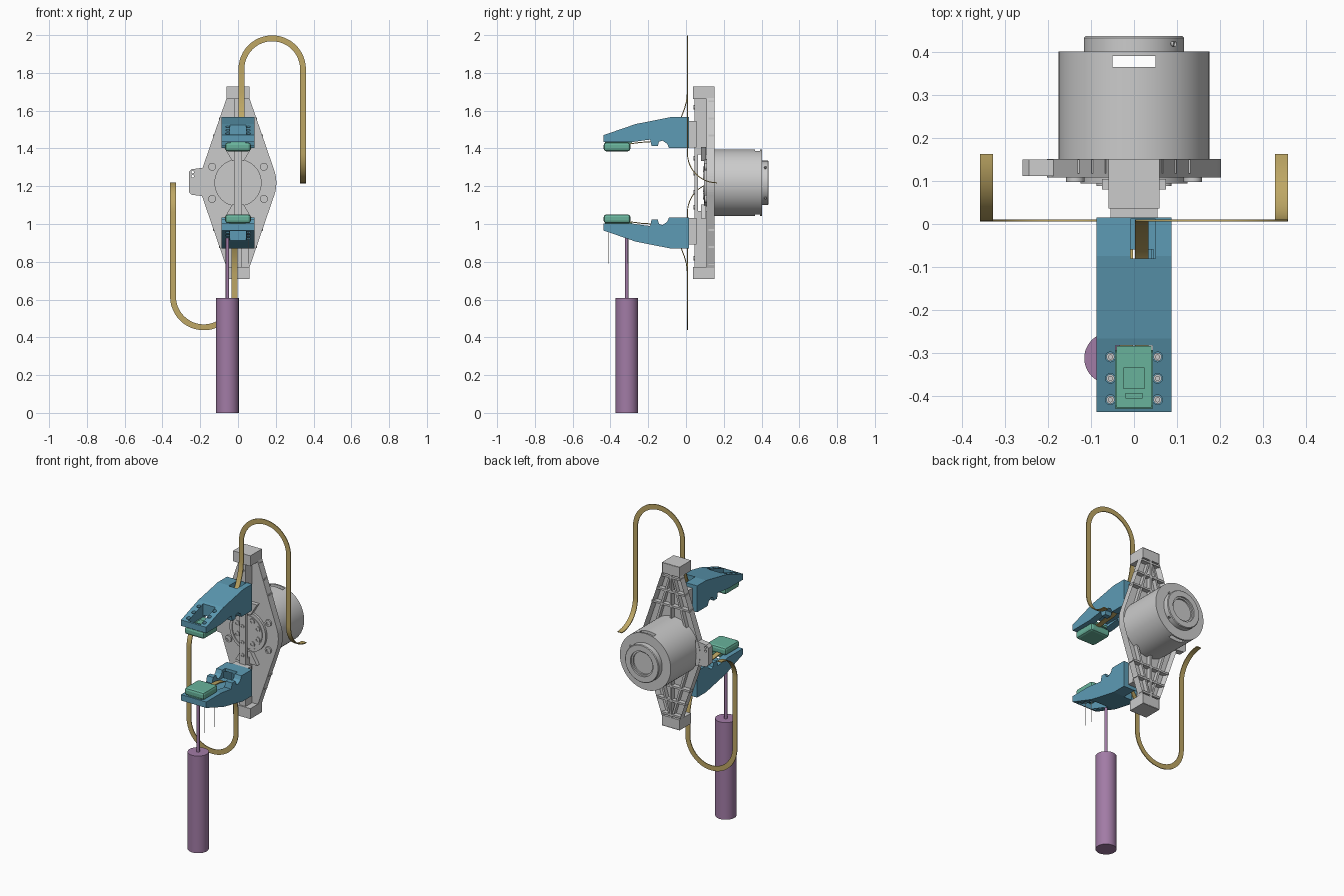
import bpy, bmesh
from math import pi, sin, cos, radians
from mathutils import Vector, Matrix

if "Cube" in bpy.data.objects:
    bpy.data.objects.remove(bpy.data.objects["Cube"])

CZ = 1.218  # height of the motor axis
HALF_TURN = (Matrix.Translation((0, 0, CZ)) @ Matrix.Rotation(pi, 4, 'Y')
             @ Matrix.Translation((0, 0, -CZ)))


def material(name, rgb):
    m = bpy.data.materials.new(name)
    m.diffuse_color = (*rgb, 1)
    m.use_nodes = True
    m.node_tree.nodes["Principled BSDF"].inputs["Base Color"].default_value = m.diffuse_color
    return m


BLUE = material("blue", (.11, .33, .46))
GREEN = material("green", (.14, .45, .33))
GOLD = material("gold", (.52, .39, .13))
PURPLE = material("purple", (.36, .2, .38))
GREY = None


def finish(name, bm, mat=None, smooth=False):
    bmesh.ops.recalc_face_normals(bm, faces=bm.faces)
    me = bpy.data.meshes.new(name)
    bm.to_mesh(me)
    bm.free()
    ob = bpy.data.objects.new(name, me)
    bpy.context.collection.objects.link(ob)
    if mat:
        me.materials.append(mat)
    if smooth:
        activate(ob)
        bpy.ops.object.shade_smooth_by_angle(angle=radians(30))
    return ob


def activate(ob):
    bpy.ops.object.select_all(action='DESELECT')
    ob.select_set(True)
    bpy.context.view_layer.objects.active = ob


def prism(name, pts, a, b, axis, mat=None):
    """Extrude a 2D profile along x (pts are y,z) or y (pts are x,z)."""
    put = (lambda p, t: (t, p[0], p[1])) if axis == 'x' else (lambda p, t: (p[0], t, p[1]))
    bm = bmesh.new()
    lo = [bm.verts.new(put(p, a)) for p in pts]
    hi = [bm.verts.new(put(p, b)) for p in pts]
    bm.faces.new(lo)
    bm.faces.new(hi)
    for i in range(len(pts)):
        j = (i + 1) % len(pts)
        bm.faces.new((lo[i], lo[j], hi[j], hi[i]))
    return finish(name, bm, mat)


def box(name, x, y, z, mat=None):
    return prism(name, [(x[0], z[0]), (x[1], z[0]), (x[1], z[1]), (x[0], z[1])], *y, 'y', mat)


def lathe(name, prof, at, axis, mat=None, segs=48):
    """Revolve (radius, offset) points about an axis through a point."""
    ax = Vector(axis)
    side = Vector((0, 0, 1)) if abs(ax.z) < .5 else Vector((1, 0, 0))
    at = Vector(at)
    bm = bmesh.new()
    vs = [bm.verts.new(at + side * r + ax * t) for r, t in prof]
    es = [bm.edges.new(p) for p in zip(vs, vs[1:])]
    bmesh.ops.spin(bm, geom=vs + es, cent=at, axis=ax, angle=2 * pi, steps=segs, use_merge=True)
    bmesh.ops.remove_doubles(bm, verts=bm.verts, dist=1e-5)
    return finish(name, bm, mat, True)


def rod(name, at, axis, r, a, b, mat=None, segs=24):
    return lathe(name, [(0, a), (r, a), (r, b), (0, b)], at, axis, mat, segs)


def socket_screw(name, at, axis, r, h, segs=16):
    return lathe(name, [(0, -h), (r, -h), (r, h), (r * .5, h), (r * .5, h * .3), (0, h * .3)],
                 at, axis, None, segs)


def cut(ob, cutter):
    cutter.hide_render = True
    m = ob.modifiers.new("cut", 'BOOLEAN')
    m.operation, m.solver, m.object = 'DIFFERENCE', 'EXACT', cutter
    activate(ob)
    bpy.ops.object.modifier_apply(modifier=m.name)
    bpy.data.objects.remove(cutter)


def copy_opposite(ob, name):
    c = ob.copy()
    c.data = ob.data.copy()
    c.name = name
    c.data.transform(HALF_TURN)
    bpy.context.collection.objects.link(c)


# Base plate: rounded diamond with a pocketed back
arc = [(.203 * cos(radians(a)), .203 * sin(radians(a))) for a in range(-18, 19, 4)]
right = [(.06, -.508), (.06, -.45)] + arc + [(.06, .45), (.06, .508)]
outline = [(x, CZ + z) for x, z in right] + [(-x, CZ + z) for x, z in reversed(right)]
plate = prism("base_plate", outline, .108, .152, 'y')
bm = bmesh.new()
bm.from_mesh(plate.data)
back = [f for f in bm.faces if f.calc_center_median().y > .15]
bmesh.ops.inset_region(bm, faces=back, thickness=.014)
bmesh.ops.translate(bm, verts=list({v for f in back for v in f.verts}), vec=(0, -.03, 0))
bm.to_mesh(plate.data)
bm.free()

# Stiffening ribs, end blocks, rail supports and link plates on both halves
box("spine_rib", (-.006, .006), (.118, .15), (.73, 1.71))
for s, n in ((1, "upper"), (-1, "lower")):
    for d in (.25, .34, .43):
        w = .06 + (.45 - d) * .36
        zz = CZ + s * d
        box(n + "_cross_rib", (-w, w), (.118, .15), (zz - .006, zz + .006))
    for m in (1, -1):
        prism(n + "_diagonal_rib", [(m * .09, CZ + s * .14), (m * .105, CZ + s * .14),
              (m * .02, CZ + s * .42), (m * .008, CZ + s * .42)], .118, .148, 'y')
        socket_screw(n + "_plate_bolt", (m * .137, .106, CZ + s * .085), (0, -1, 0), .021, .008)
    z = sorted((CZ + s * .445, CZ + s * .51))
    box(n + "_end_block", (-.06, .06), (.036, .15), z)
    z = sorted((CZ + s * .15, CZ + s * .45))
    box(n + "_rail_support", (-.022, .022), (.063, .11), z)
    prism(n + "_link_plate", [(-.075, CZ + s * .19), (-.03, CZ + s * .115), (.03, CZ + s * .115),
          (.075, CZ + s * .19)], .08, .105, 'y')
box("slide_rail", (-.021, .021), (.045, .064), (CZ - .45, CZ + .45))
for d in (-.4, -.13, -.05, .05, .13, .4):
    socket_screw("rail_screw", (0, .044, CZ + d), (0, -1, 0), .012, .004)

# Drive disc on the front of the plate
lathe("drive_disc", [(0, .095), (.1, .095), (.1, .099), (.108, .099), (.108, .094),
                     (.125, .094), (.125, .112), (0, .112)], (0, 0, CZ), (0, 1, 0))
for a in (25, 65, 115, 155, 205, 245, 295, 335):
    socket_screw("disc_pin", (.078 * cos(radians(a)), .094, CZ + .078 * sin(radians(a))),
                 (0, -1, 0), .017, .005)

# Side tab
tab = prism("side_tab", [(-.17, 1.145), (-.245, 1.155), (-.26, 1.17), (-.26, 1.275),
                         (-.245, 1.29), (-.17, 1.30)], .112, .15, 'y')
for z in (1.252, 1.275):
    cut(tab, rod("hole", (-.24, 0, z), (0, 1, 0), .007, .05, .2, segs=16))

# Motor body, slotted cap and hollow end boss
rod("motor_body", (0, 0, CZ), (0, 1, 0), .176, .122, .366, segs=64)
cap = rod("motor_cap", (0, 0, CZ), (0, 1, 0), .176, .364, .402, segs=64)
cut(cap, box("slot", (-.05, .05), (.35, .392), (.9, 1.6)))
lathe("motor_end_boss", [(0, .402), (.117, .402), (.117, .434), (.113, .438), (.078, .438),
                         (.078, .428), (.068, .428), (.068, .418), (0, .418)],
      (0, 0, CZ), (0, 1, 0), None, 64)
for a in (41, 139, 221, 319):
    d = Vector((cos(radians(a)), 0, sin(radians(a))))
    socket_screw("boss_screw", Vector((0, .42, CZ)) + d * .116, d, .009, .004)

# Finger with sensor window, screw bores and strap channel
finger = prism("upper_finger", [(-.438, 1.47), (-.267, 1.529), (-.075, 1.567), (.015, 1.567),
               (.015, 1.402), (-.09, 1.402), (-.1, 1.425), (-.125, 1.442), (-.143, 1.435),
               (-.15, 1.412), (-.182, 1.412), (-.19, 1.447), (-.29, 1.433), (-.438, 1.433)],
               -.087, .087, 'x', BLUE)
cut(finger, box("window", (-.043, .043), (-.43, -.283), (1.3, 1.6)))
cut(finger, box("channel", (-.04, .045), (-.29, -.06), (1.3, 1.452)))
cut(finger, box("strap_slot", (-.008, .05), (-.08, .012), (1.42, 1.7)))
for x in (-.055, .055):
    for y in (-.31, -.36, -.41):
        cut(finger, rod("bore", (x, y, 0), (0, 0, 1), .0115, 1.448, 1.7, segs=16))

# Sensor pad, its board and chips
pad = box("upper_sensor_pad", (-.068, .068), (-.436, -.294), (1.385, 1.432), GREEN)
bev = pad.modifiers.new("bevel", 'BEVEL')
bev.width, bev.segments = .014, 2
activate(pad)
bpy.ops.object.modifier_apply(modifier="bevel")
pairs = [finger, pad,
         box("upper_sensor_board", (-.041, .041), (-.428, -.285), (1.428, 1.442), GREEN),
         box("upper_sensor_chip", (-.025, .025), (-.385, -.335), (1.442, 1.45), GREEN),
         box("upper_connector", (-.02, .02), (-.407, -.394), (1.442, 1.449), GREEN),
         box("upper_carriage", (-.055, .055), (.014, .056), (1.405, 1.545))]
for x in (-.055, .055):
    for y in (-.31, -.36, -.41):
        pairs.append(socket_screw("upper_finger_screw", (x, y, 1.451), (0, 0, 1), .0095, .006))

# Flat strap: out of the finger, up, over a half circle, down and curling back
X = Vector((1, 0, 0))
path = [(Vector((.018, y, z)), -X) for y, z in
        ((-.3, 1.424), (-.24, 1.432), (-.18, 1.436), (-.13, 1.447), (-.085, 1.475), (-.05, 1.518),
         (-.025, 1.565), (-.008, 1.61), (.003, 1.65), (.008, 1.7))]
for i in range(25):
    a = pi * (1 - i / 24)
    w = Vector((cos(a), 0, sin(a)))
    path.append((Vector((.181, .008, 1.82)) + w * .163, w))
for i in range(13):
    a = pi + pi / 2 * i / 12
    path.append((Vector((.344, .163 + .155 * cos(a), 1.373 + .155 * sin(a))), X))
bm = bmesh.new()
rows = [(bm.verts.new(p - w * .0155), bm.verts.new(p + w * .0155)) for p, w in path]
for a, b in zip(rows, rows[1:]):
    bm.faces.new((a[0], a[1], b[1], b[0]))
strap = finish("upper_strap", bm, GOLD)
sol = strap.modifiers.new("thickness", 'SOLIDIFY')
sol.thickness, sol.offset = .005, 0
activate(strap)
bpy.ops.object.modifier_apply(modifier="thickness")
bpy.ops.object.shade_smooth_by_angle(angle=radians(30))
pairs.append(strap)

# The lower assembly is the upper one turned half around
for ob in pairs:
    copy_opposite(ob, ob.name.replace("upper", "lower"))

# Driver below the lower finger and thin screw guide lines
rod("driver_handle", (-.056, -.313, 0), (0, 0, 1), .06, 0, .607, PURPLE, 48)
rod("driver_shaft", (-.056, -.313, 0), (0, 0, 1), .009, .6, .985, PURPLE)
for y in (-.31, -.36, -.41):
    rod("guide_line", (.055, y, 0), (0, 0, 1), .0012, .79, .985, GREY, 6)
